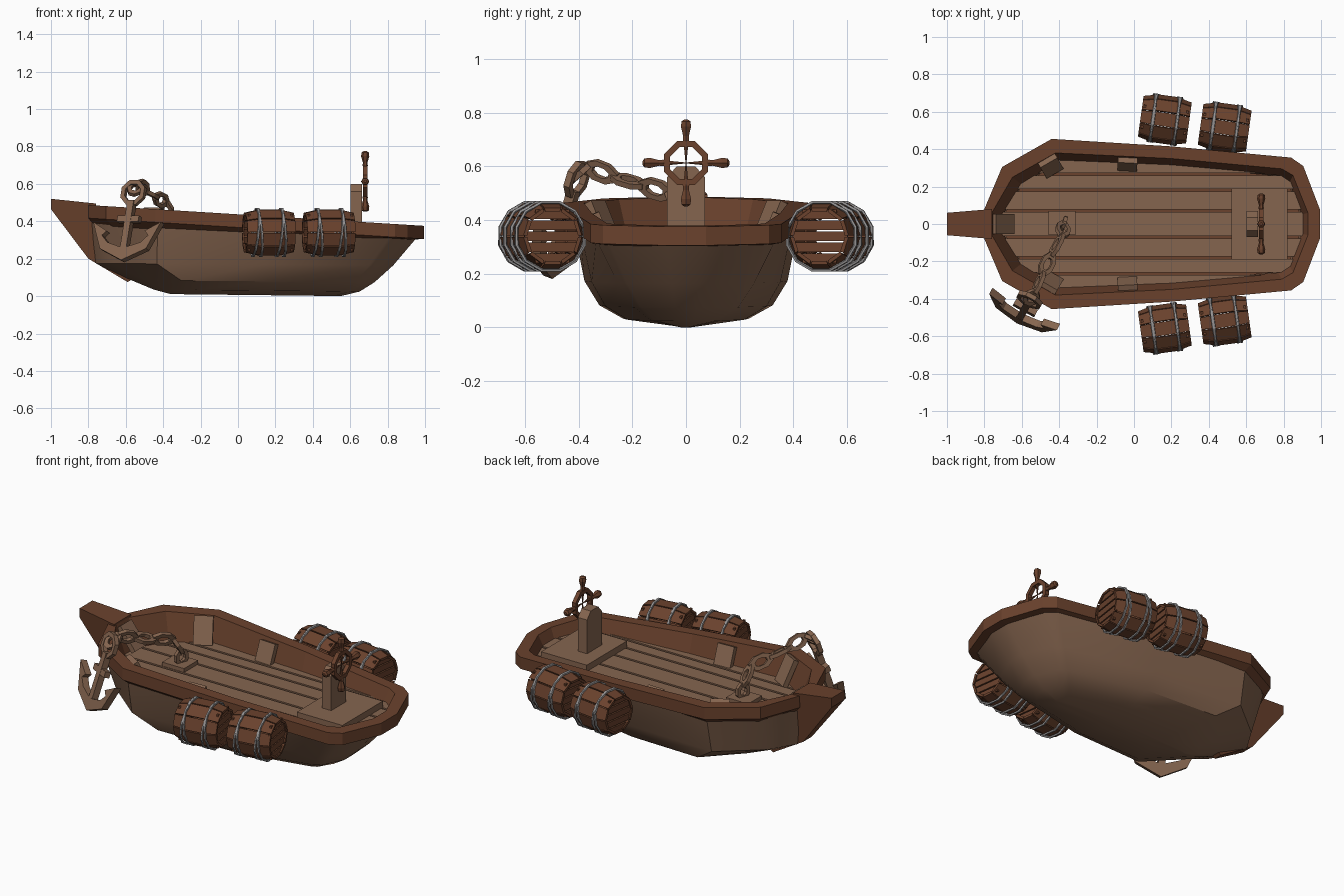
import bpy, bmesh, math
from mathutils import Matrix, Vector

if "Cube" in bpy.data.objects:
    bpy.data.objects.remove(bpy.data.objects["Cube"])

R = math.radians


def material(name, rgb):
    m = bpy.data.materials.new(name)
    m.diffuse_color = (*rgb, 1)
    m.use_nodes = True
    m.node_tree.nodes["Principled BSDF"].inputs["Base Color"].default_value = m.diffuse_color
    return m


DARK = material("dark wood", (0.145, 0.054, 0.026))
LIGHT = material("light wood", (0.235, 0.130, 0.078))
ROPE = material("grey rope", (0.30, 0.29, 0.29))


def add(name, verts, faces, mat, matrix=None, smooth=None):
    me = bpy.data.meshes.new(name)
    me.from_pydata([tuple(v) for v in verts], [], faces)
    bm = bmesh.new()
    bm.from_mesh(me)
    bmesh.ops.recalc_face_normals(bm, faces=bm.faces)
    bm.to_mesh(me)
    bm.free()
    me.materials.append(mat)
    ob = bpy.data.objects.new(name, me)
    bpy.context.collection.objects.link(ob)
    if matrix:
        ob.matrix_world = matrix
    if smooth:
        bpy.ops.object.select_all(action='DESELECT')
        bpy.context.view_layer.objects.active = ob
        ob.select_set(True)
        bpy.ops.object.shade_smooth_by_angle(angle=R(smooth))
    return ob


def loft(name, rings, mat, wrap=False, matrix=None, smooth=None, open_start=False):
    """Skin closed rings; capped at the ends, or joined end to start."""
    n, k = len(rings[0]), len(rings)
    verts = [p for r in rings for p in r]
    faces = [(i * n + j, i * n + (j + 1) % n, (i + 1) % k * n + (j + 1) % n, (i + 1) % k * n + j)
             for i in range(k if wrap else k - 1) for j in range(n)]
    if not wrap:
        faces.append(tuple(range((k - 1) * n, k * n)))
        if not open_start:
            faces.append(tuple(range(n)))
    return add(name, verts, faces, mat, matrix, smooth)


def box(name, size, mat, matrix, top=1.0):
    """Centred box, with the top optionally narrowed along y."""
    a, b, c = (s / 2 for s in size)
    ring = lambda z, f: [(-a, -b * f, z), (a, -b * f, z), (a, b * f, z), (-a, b * f, z)]
    return loft(name, [ring(-c, 1), ring(c, top)], mat, matrix=matrix)


def ring_mesh(name, radius, minor, seg, sides, mat, matrix, stretch=1.0):
    """Torus around local z, optionally stretched along x."""
    rings = []
    for i in range(seg):
        a = math.tau * (i + .5) / seg
        rings.append([(stretch * math.cos(a) * (radius + minor * math.cos(b)),
                       math.sin(a) * (radius + minor * math.cos(b)), minor * math.sin(b))
                      for b in (math.tau * (j + .5) / sides for j in range(sides))])
    return loft(name, rings, mat, True, matrix)


def outline(half):
    return half + [(x, -y) for x, y in reversed(half)]


def rail_z(x):
    return 0.49 - 0.062 * (x + 0.85)


# Hull: the plan outline shrinks level by level down to the keel, more so at the ends; open on top
HULL = outline([(-.79, .06), (-.69, .28), (-.43, .425), (.2, .395), (.82, .335), (.88, .29), (.96, .07)])
rings = [[(x, y, rail_z(x) - .06) for x, y in HULL]]
for z, x0, x1, f, e in ((.17, -.76, .83, .89, .25), (.08, -.57, .73, .76, .4),
                        (.03, -.45, .65, .55, .5), (.006, -.36, .55, .10, .5)):
    rings.append([(x0 + (x + .79) / 1.75 * (x1 - x0),
                   y * f * (1 - e * (1 if x < -.5 else .6 if x > .8 else 0)), z - .006 * x) for x, y in HULL])
loft("hull", rings, LIGHT, smooth=30, open_start=True)

# Rail with inner wall
OUT = outline([(-.80, .08), (-.705, .305), (-.44, .455), (.2, .415), (.84, .355), (.905, .31), (.995, .075)])
INN = outline([(-.76, .06), (-.65, .25), (-.42, .38), (.2, .35), (.79, .295), (.85, .26), (.93, .06)])
DECK = outline([(-.70, .05), (-.60, .21), (-.40, .335), (.2, .31), (.77, .26), (.83, .22), (.895, .05)])
loft("rail", [[(x, y, rail_z(x)) for x, y in OUT], [(x, y, rail_z(x) - .07) for x, y in OUT],
              [(x, y, .30) for x, y in DECK], [(x, y, rail_z(x)) for x, y in INN]], DARK, wrap=True)

# Deck planks over a dark underlay
DZ = .322
under = [(x * .995, y * .995) for x, y in DECK]
add("deck_underlay", [(x, y, DZ - .02) for x, y in under], [tuple(reversed(range(len(DECK))))], DARK)
deck = add("deck_planks", [(x * 1.01, y * 1.02, DZ) for x, y in DECK], [tuple(range(len(DECK)))], LIGHT)
bm = bmesh.new()
bm.from_mesh(deck.data)
for s in (-.265, -.18, -.07, .07, .18, .265):
    for e in (-.007, .007):
        bmesh.ops.bisect_plane(bm, geom=bm.verts[:] + bm.edges[:] + bm.faces[:],
                               plane_co=(0, s + e, 0), plane_no=(0, 1, 0))
seams = [f for f in bm.faces if max(v.co.y for v in f.verts) - min(v.co.y for v in f.verts) < .016]
bmesh.ops.delete(bm, geom=seams, context='FACES')
new = bmesh.ops.extrude_face_region(bm, geom=bm.faces[:], use_keep_orig=True)
bmesh.ops.translate(bm, vec=(0, 0, -.018), verts=[v for v in new["geom"] if isinstance(v, bmesh.types.BMVert)])
bmesh.ops.recalc_face_normals(bm, faces=bm.faces)
bm.to_mesh(deck.data)
bm.free()

# Prow and stem
PROW = [(-1, .52, .06), (-1, .465, .06), (-.80, .20, .04), (-.59, .075, .025),
        (-.55, .10, .025), (-.70, .25, .05), (-.76, .42, .075), (-.76, .495, .08)]
loft("prow", [[(x, s * w, z) for x, z, w in PROW] for s in (-1, 1)], DARK)

# Braces leaning on the inner wall
for x, y, z, yaw, tilt in ((-.445, .31, .395, 30, 25), (-.445, -.31, .395, 150, 25), (-.035, .318, .37, -3, 22),
                           (-.035, -.318, .37, 183, 22), (-.70, 0, .41, 90, 38)):
    box("brace", (.105, .03, .16 if z > .38 else .12), LIGHT, Matrix.Translation((x, y, z)) @
        Matrix.Rotation(R(yaw), 4, 'Z') @ Matrix.Rotation(-R(tilt), 4, 'X'))

# Helm platform and pedestal
box("helm_platform", (.30, .38, .045), LIGHT, Matrix.Translation((.67, 0, .337)))
box("pedestal", (.06, .14, .22), LIGHT, Matrix.Translation((.632, 0, .45)))
box("pedestal_top", (.06, .14, .04), LIGHT, Matrix.Translation((.632, 0, .58)), top=.5)

# Steering wheel
wheel = Matrix.Translation((.68, 0, .613)) @ Matrix.Rotation(R(90), 4, 'Y')
ring_mesh("wheel_rim", .076, .017, 8, 4, DARK, wheel)
for k in range(4):
    m = wheel @ Matrix.Rotation(R(90 * k), 4, 'Z') @ Matrix.Rotation(R(90), 4, 'Y')
    rings = [[(r * math.cos(a), r * math.sin(a), d) for a in (math.tau * j / 6 for j in range(6))]
             for d, r in ((0, .002), (.07, .010), (.085, .014), (.10, .012), (.135, .022), (.155, .019), (.162, .008))]
    loft("wheel_spoke", rings, DARK, matrix=m)


# Barrels: staves, slatted ends and rope hoops
def barrel(pos, yaw):
    base = Matrix.Translation(pos) @ Matrix.Rotation(yaw, 4, 'Z')
    n, verts, faces = 10, [], []
    for k in range(n):
        for a in (k + .04, k + .96):
            t = math.tau * a / n
            for th in (0, .014):
                for x, r in ((-.13, .110), (-.05, .129), (.05, .129), (.13, .110)):
                    verts.append((x, (r - th) * math.cos(t), (r - th) * math.sin(t)))
        o = k * 16
        for i in range(3):
            for p, q in ((0, 8), (8, 12), (12, 4), (4, 0)):
                faces.append((o + p + i, o + p + i + 1, o + q + i + 1, o + q + i))
        for i in (0, 3):
            faces.append((o + i, o + 8 + i, o + 12 + i, o + 4 + i))
    add("barrel_staves", verts, faces, DARK, base)
    for x in (-.115, .115):
        for i in range(-2, 3):
            z = i * .041
            w = 2 * math.sqrt(.104 ** 2 - z * z)
            box("barrel_end_slat", (.012, w, .034), DARK, base @ Matrix.Translation((x, 0, z)))
    for x, tilt in ((-.073, 6), (-.055, -5), (.055, 6), (.073, -4)):
        ring_mesh("barrel_rope", .131, .007, 12, 5, ROPE, base @ Matrix.Translation((x, 0, 0)) @
                  Matrix.Rotation(R(90 + tilt), 4, 'Y'))


for s in (-1, 1):
    barrel((.165, s * .558, .34), -s * R(8))
    barrel((.485, s * .515, .34), -s * R(8))

# Anchor, leaning on the bow; local x across, z along the shank
u = Vector((.88, -.47, 0)).normalized()
w = Vector((.47 * .34, .88 * .34, 1)).normalized()
v = w.cross(u)
anchor = Matrix((u, v, w)).transposed().to_4x4()
anchor.translation = (-.617, -.515, .187)
half = [(.14, .065), (.205, .215), (.115, .165), (.14, .14), (.10, .10), (.02, .075)]
prof = [(0, 0)] + half + [(-x, z) for x, z in reversed(half)]
loft("anchor_arms", [[(x, y, z) for x, z in prof] for y in (-.02, .02)], LIGHT, matrix=anchor)
box("anchor_shank", (.038, .038, .28), LIGHT, anchor @ Matrix.Translation((0, 0, .20)))
box("anchor_stock", (.13, .035, .035), LIGHT, anchor @ Matrix.Translation((0, 0, .235)))
ring_mesh("anchor_ring", .062, .018, 8, 4, LIGHT,
          anchor @ Matrix.Translation((0, 0, .385)) @ Matrix.Rotation(R(90), 4, 'X'))

# Chain from the anchor ring over the rail to the deck plate
path = [Vector(p) for p in ((-.565, -.42, .55), (-.53, -.365, .60), (-.49, -.265, .56),
                            (-.44, -.165, .53), (-.385, -.06, .50), (-.375, 0, .41), (-.375, .005, .34))]
for i, (a, b) in enumerate(zip(path, path[1:])):
    d = b - a
    m = Matrix.Translation((a + b) / 2) @ d.to_track_quat('X', 'Z').to_matrix().to_4x4()
    m = m @ Matrix.Rotation(R(90 * (i % 2) + 20), 4, 'X')
    ring_mesh("chain_link", .032, .015, 8, 4, LIGHT, m, stretch=(d.length / 2 + .02) / .045)
box("chain_plate", (.145, .13, .03), LIGHT, Matrix.Translation((-.385, .005, .33)))
